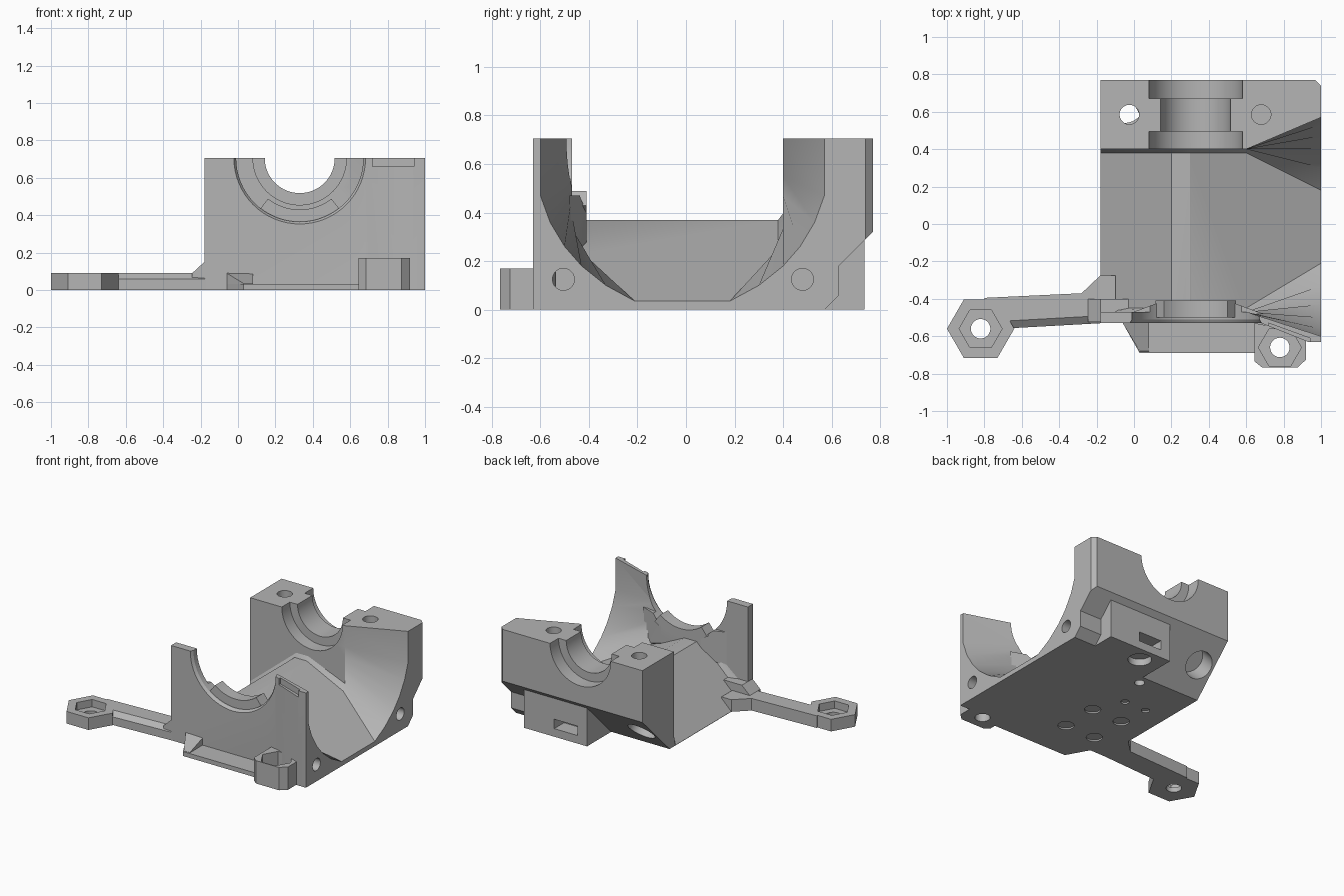
import bpy, bmesh, math
from mathutils import Vector

old = bpy.data.objects.get("Cube")
if old:
    bpy.data.objects.remove(old, do_unlink=True)

grey = bpy.data.materials.new("plain_grey")
grey.use_nodes = True
COLOUR = (0.46, 0.46, 0.46, 1)
grey.diffuse_color = COLOUR
grey.node_tree.nodes["Principled BSDF"].inputs["Base Color"].default_value = COLOUR


def loft(name, rings):
    """Closed solid through rings that have equal point counts."""
    bm = bmesh.new()
    rows = [[bm.verts.new(p) for p in ring] for ring in rings]
    n = len(rows[0])
    for a, b in zip(rows, rows[1:]):
        for i in range(n):
            j = (i + 1) % n
            bm.faces.new((a[i], a[j], b[j], b[i]))
    bm.faces.new(rows[0][::-1])
    bm.faces.new(rows[-1])
    bmesh.ops.recalc_face_normals(bm, faces=bm.faces)
    mesh = bpy.data.meshes.new(name)
    bm.to_mesh(mesh)
    bm.free()
    mesh.materials.append(grey)
    ob = bpy.data.objects.new(name, mesh)
    bpy.context.scene.collection.objects.link(ob)
    return ob


def prism(name, pts, axis, lo, hi):
    """Extrude a flat outline along x, y or z."""
    place = {"x": lambda p, h: (h, p[0], p[1]),
             "y": lambda p, h: (p[0], h, p[1]),
             "z": lambda p, h: (p[0], p[1], h)}[axis]
    return loft(name, [[place(p, h) for p in pts] for h in (lo, hi)])


def box(name, x, y, z):
    return prism(name, [(x[0], y[0]), (x[1], y[0]), (x[1], y[1]), (x[0], y[1])], "z", *z)


def circle(cx, cy, r, n=48):
    return [(cx + r * math.cos(math.tau * i / n), cy + r * math.sin(math.tau * i / n))
            for i in range(n)]


def boolean(target, others, operation="DIFFERENCE"):
    """Apply solids to the target, then discard them."""
    for other in others:
        mod = target.modifiers.new("cut", "BOOLEAN")
        mod.operation, mod.solver, mod.object = operation, "EXACT", other
        bpy.context.view_layer.update()
        graph = bpy.context.evaluated_depsgraph_get()
        mesh = bpy.data.meshes.new_from_object(target.evaluated_get(graph))
        target.modifiers.clear()
        target.data = mesh
        bpy.data.objects.remove(other, do_unlink=True)


def bore(axis, cx, cy, r, lo, hi, n=48):
    return prism("cutter", circle(cx, cy, r, n), axis, lo, hi)


TOP, BORE_X = 0.705, 0.33

# Main housing: plan outline with a flared front right corner
body = prism("housing", [(-0.18, 0.77), (0.97, 0.77), (1, 0.74), (1, -0.63), (0.93, -0.63),
                         (0.68, -0.53), (-0.18, -0.53)], "z", 0, TOP)

# Sloping underside at the back, with the lower rear blocks added afterwards
boolean(body, [prism("cutter", [(0.45, 0), (0.77, 0.32), (1, 0.32), (1, -0.1), (0.35, -0.1)],
                     "x", -0.5, 1.5)])
rear = prism("rear_block", [(0.4, 0), (0.57, 0), (0.63, 0.06), (0.63, 0.22), (0.4, 0.22)],
             "x", 0.8, 1)
connector = box("connector_box", (0.3, 0.82), (0.4, 0.735), (0.0, 0.3))
boolean(body, [rear, connector], "UNION")

# Inner duct: ridged floor that widens towards the right opening
half = [(0, 0.9), (0, 0.47), (0.04, 0.36), (0.1, 0.26), (0.17, 0.18), (0.27, 0.1), (0.39, 0.035)]


def duct(x, floor, flared):
    def side(wall, sign):
        pts = []
        for i, (dy, z) in enumerate(half):
            if flared:
                pts.append((x, wall - sign * dy, z))
            else:
                t = (z - 0.035) / 0.435
                y = wall - sign * (0.02 if i == len(half) - 1 else 0)
                pts.append((x, y, 0.9 if i == 0 else floor + t * (0.55 - floor)))
        return pts
    front, back = (-0.60, 0.57) if flared else (-0.47, 0.40)
    return side(front, -1) + side(back, 1)[::-1]


sections = [(-0.3, -0.114, False), (0.2, 0.37, False), (0.3, 0.37, False),
            (0.6, 0.226, False), (1.0, 0, True), (1.1, 0, True)]
boolean(body, [loft("cutter", [duct(*s) for s in sections])])

# Bearing seats and front opening, then screw and wire holes
cuts = [bore("y", BORE_X, TOP, r, lo, hi, 64) for r, lo, hi in
        ((0.187, 0.3, 0.9), (0.25, 0.67, 0.9), (0.25, 0.3, 0.495), (0.34, -0.8, -0.42))]
cuts.append(loft("cutter", [[(x, y, z) for x, z in circle(BORE_X, TOP, r, 64)]
                            for y, r in ((-0.56, 0.37), (-0.51, 0.34))]))
cuts += [bore("z", x, 0.585, 0.052, 0.25, 0.9) for x in (-0.025, 0.68)]
cuts += [bore("x", y, 0.125, 0.045, 0.7, 1.1) for y in (-0.505, 0.48)]

# Slanted round port in the rear underside
port, axis = Vector((-0.06, 0.61, 0.16)), Vector((0, 1, -1)).normalized()
across = Vector((0, 1, 1)).normalized()
cuts.append(loft("cutter", [[port + axis * d + Vector((a, 0, 0)) + across * b
                             for a, b in circle(0, 0, 0.1)] for d in (-0.14, 0.2)]))

# Connector slot and holes in the underside
cuts.append(box("cutter", (0.38, 0.57), (0.62, 0.8), (0.06, 0.13)))
cuts += [bore("z", 0.47, 0.62, 0.08, -0.1, 0.05), bore("z", 0.27, 0.38, 0.035, -0.1, 0.04)]
cuts += [bore("z", x, y, 0.055, -0.1, 0.012) for x in (0.03, 0.28) for y in (-0.38, -0.1)]
cuts += [bore("z", x, 0.12, 0.028, -0.1, 0.012) for x in (0.0, 0.18)]

# Notch in the top of the front right post
cuts.append(prism("cutter", [(0.72, -0.6), (0.72, -0.53), (0.94, -0.61), (0.94, -0.7)],
                  "z", 0.66, 0.8))
boolean(body, cuts)

# Buttress and curved bearing ledge behind the front wall
ledge = prism("inner_buttress", [(-0.03, -0.48), (0.16, -0.41), (0.5, -0.41), (0.69, -0.48)],
              "z", 0.22, 0.47)
boolean(ledge, [bore("y", BORE_X, TOP, 0.34, -0.8, -0.2, 64),
                prism("cutter", [(-0.48, 0.2), (-0.4, 0.29), (-0.3, 0.29), (-0.3, 0.1),
                                 (-0.48, 0.1)], "x", -0.2, 0.9)])
angles = [math.radians(-128 + 76 * i / 16) for i in range(17)]
arc = [(BORE_X + r * math.cos(a), TOP + r * math.sin(a))
       for r, seq in ((0.275, angles), (0.35, angles[::-1])) for a in seq]
seat = prism("bearing_ledge", arc, "y", -0.50, -0.41)

# Front lip and its raised end
lip = prism("front_lip", [(-0.06, -0.5), (-0.06, -0.53), (0.03, -0.69), (0.7, -0.69),
                          (0.7, -0.5)], "z", 0, 0.033)
wedge = loft("lip_end", [[(-0.06, -0.52, 0), (-0.06, -0.53, 0), (0.03, -0.69, 0), (0.08, -0.69, 0),
                          (0.08, -0.52, 0)],
                         [(-0.06, -0.52, 0.09), (-0.06, -0.53, 0.09), (0.03, -0.68, 0.035),
                          (0.08, -0.68, 0.035), (0.08, -0.52, 0.09)]])


def nut_pocket(part, x, y, r, turn, floor):
    hexagon = [(x + r * math.cos(turn + i * math.pi / 3), y + r * math.sin(turn + i * math.pi / 3))
               for i in range(6)]
    boolean(part, [prism("cutter", hexagon, "z", floor, 0.4), bore("z", x, y, 0.052, -0.2, 0.4)])


# Front nut boss
boss = prism("front_nut_boss", [(0.645, -0.53), (0.645, -0.735), (0.685, -0.767), (0.875, -0.767),
                                (0.92, -0.725), (0.92, -0.62), (0.8, -0.56)], "z", 0, 0.17)
nut_pocket(boss, 0.78, -0.66, 0.115, 0, 0.06)

# Side arm with a chamfered front edge, a root ramp and a hexagonal end
arm = loft("side_arm", [[(-0.8, -0.395, 0), (-0.8, -0.395, 0.09), (-0.8, -0.525, 0.09),
                         (-0.8, -0.565, 0.06), (-0.8, -0.565, 0)],
                        [(-0.17, -0.365, 0), (-0.17, -0.365, 0.09), (-0.17, -0.49, 0.09),
                         (-0.17, -0.53, 0.06), (-0.17, -0.53, 0)]])
gusset = prism("arm_gusset", [(-0.28, -0.37), (-0.18, -0.275), (-0.1, -0.275), (-0.1, -0.4),
                              (-0.28, -0.4)], "z", 0, 0.09)
ramp = prism("arm_ramp", [(-0.245, 0.01), (-0.245, 0.09), (-0.18, 0.15), (-0.03, 0.15),
                          (-0.03, 0.01)], "y", -0.525, -0.4)
end = prism("arm_nut_end", [(-0.82 + 0.18 * math.cos(i * math.pi / 3),
                             -0.56 + 0.18 * math.sin(i * math.pi / 3)) for i in range(6)],
            "z", 0, 0.09)
boolean(arm, [gusset, end], "UNION")
nut_pocket(arm, -0.82, -0.56, 0.115, 0, 0.035)

# Smooth only the round surfaces
for ob in (body, ledge, seat, lip, wedge, boss, arm, ramp):
    bpy.ops.object.select_all(action="DESELECT")
    ob.select_set(True)
    bpy.context.view_layer.objects.active = ob
    bpy.ops.object.shade_smooth_by_angle(angle=math.radians(25))
